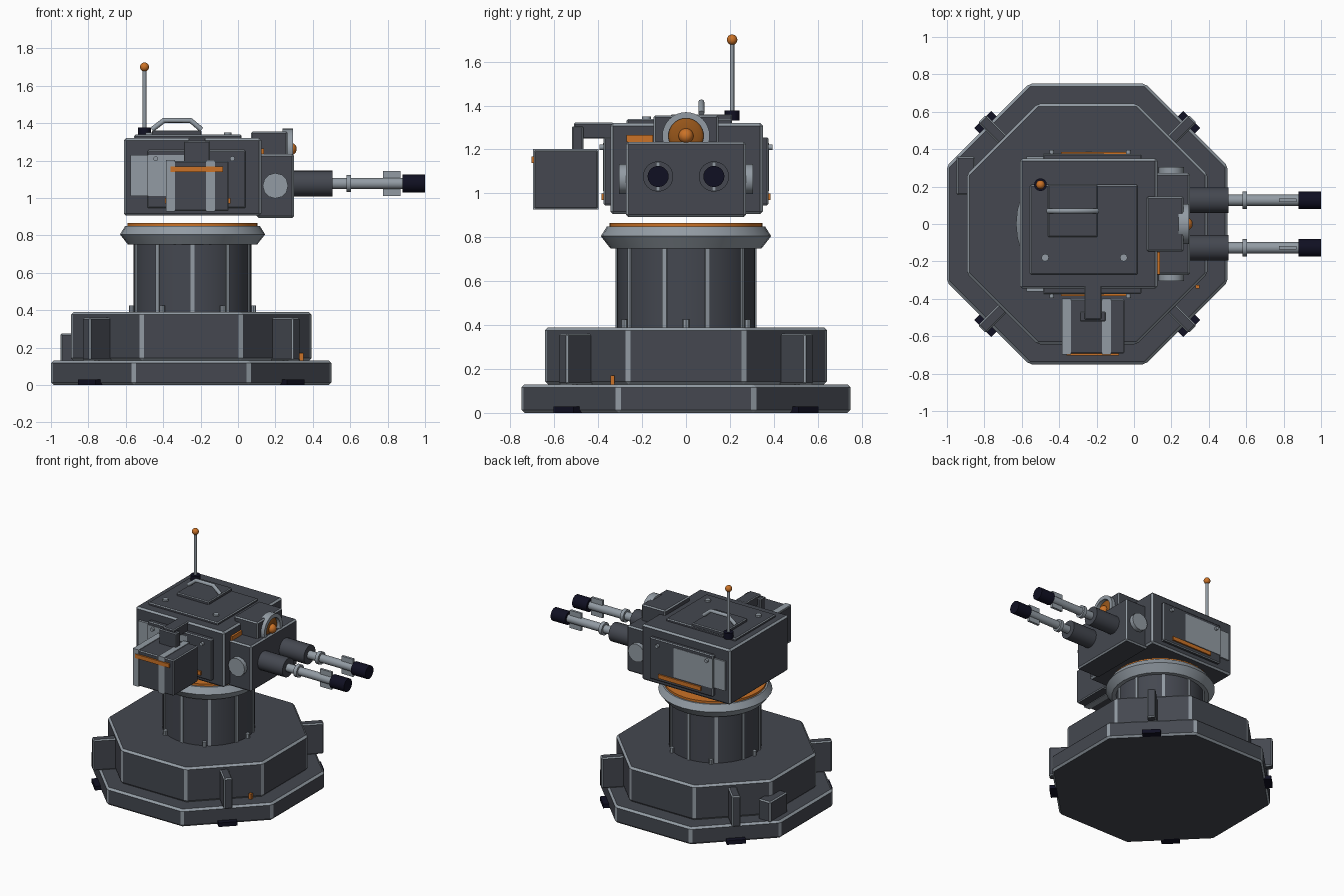
import bpy, bmesh, math
from mathutils import Matrix, Vector

default_cube = bpy.data.objects.get("Cube")
if default_cube:
    bpy.data.objects.remove(default_cube, do_unlink=True)


def make_material(name, red, green, blue):
    material = bpy.data.materials.new(name)
    material.use_nodes = True
    color = (red, green, blue, 1)
    material.diffuse_color = color
    material.node_tree.nodes["Principled BSDF"].inputs["Base Color"].default_value = color
    return material


dark = make_material("dark armor", .058, .064, .08)
light = make_material("light metal", .29, .33, .37)
orange = make_material("orange paint", .6, .17, .02)
amber = make_material("amber lens", .3, .09, .01)
black = make_material("black rubber", .005, .005, .016)

CENTER = -.25  # turning axis of the pedestal
AXES = {"X": Matrix.Rotation(math.pi / 2, 4, "Y"),
        "Y": Matrix.Rotation(math.pi / 2, 4, "X"),
        "Z": Matrix.Identity(4)}


def finish(name, bm, material, edge=0, smooth=False):
    """Turn a bmesh into an object, optionally with worn light edges."""
    bmesh.ops.recalc_face_normals(bm, faces=bm.faces)
    mesh = bpy.data.meshes.new(name)
    bm.to_mesh(mesh)
    bm.free()
    mesh.materials.append(material)
    obj = bpy.data.objects.new(name, mesh)
    bpy.context.collection.objects.link(obj)
    if edge:
        mesh.materials.append(light)
        bevel = obj.modifiers.new("worn edges", "BEVEL")
        bevel.width = edge
        bevel.segments = 1
        bevel.limit_method = "ANGLE"
        bevel.material = 1
    if smooth:
        bpy.ops.object.select_all(action="DESELECT")
        obj.select_set(True)
        bpy.context.view_layer.objects.active = obj
        bpy.ops.object.shade_smooth_by_angle(angle=math.radians(35))
    return obj


def box(name, xs, ys, zs, material=dark, edge=0, spin=0, pivot=(0, 0, 0)):
    """Box from ranges; spin turns it about a vertical line through pivot."""
    bm = bmesh.new()
    size = [b - a for a, b in (xs, ys, zs)]
    middle = Vector([(a + b) / 2 for a, b in (xs, ys, zs)])
    matrix = (Matrix.Translation(pivot) @ Matrix.Rotation(spin, 4, "Z")
              @ Matrix.Translation(middle) @ Matrix.Diagonal((*size, 1)))
    bmesh.ops.create_cube(bm, size=1, matrix=matrix)
    return finish(name, bm, material, edge)


def rod(name, center, radius, length, axis="Z", material=light, sides=24, edge=0, turn=0):
    bm = bmesh.new()
    matrix = Matrix.Translation(center) @ AXES[axis] @ Matrix.Rotation(turn, 4, "Z")
    bmesh.ops.create_cone(bm, cap_ends=True, segments=sides, radius1=radius,
                          radius2=radius, depth=length, matrix=matrix)
    return finish(name, bm, material, edge, sides > 8)


def ball(name, center, radius, material, squash=1):
    bm = bmesh.new()
    matrix = Matrix.Translation(center) @ Matrix.Diagonal((squash, 1, 1, 1))
    bmesh.ops.create_uvsphere(bm, u_segments=20, v_segments=12, radius=radius, matrix=matrix)
    return finish(name, bm, material, smooth=True)


def lathe(name, profile, center, axis, material, sides=32):
    """Spin a closed (radius, height) profile about an axis."""
    bm = bmesh.new()
    verts = [bm.verts.new((r, 0, h)) for r, h in profile]
    edges = [bm.edges.new((a, b)) for a, b in zip(verts, verts[1:] + verts[:1])]
    bmesh.ops.spin(bm, geom=verts + edges, cent=(0, 0, 0), axis=(0, 0, 1),
                   angle=math.tau, steps=sides, use_duplicate=False)
    bmesh.ops.remove_doubles(bm, verts=bm.verts, dist=.0001)
    bm.transform(Matrix.Translation(center) @ AXES[axis])
    return finish(name, bm, material, smooth=True)


# Octagonal base in two tiers
for name, apothem, low, high in (("base_plate", .75, 0, .13), ("base_tier", .643, .13, .39)):
    rod(name, (CENTER, 0, (low + high) / 2), apothem / math.cos(math.pi / 8), high - low,
        material=dark, sides=8, edge=.014, turn=math.pi / 8)

# Diagonal gussets and rubber feet
for i in range(4):
    angle = math.pi / 4 + i * math.pi / 2
    hub = (CENTER, 0, 0)
    box(f"gusset_{i}", (.6, .795), (-.03, .03), (.13, .36), dark, .008, angle, hub)
    box(f"foot_{i}", (.72, .79), (-.065, .065), (0, .03), black, 0, angle, hub)
box("junction_box", (-.95, -.85), (.155, .36), (.12, .275), dark, .008)
box("base_lamp", (.33, .35), (-.345, -.325), (.13, .17), orange)

# Column with ribs and foot bolts
column = (-.243, 0, .57)
rod("column", column, .315, .38, material=dark, sides=40)
for i in range(10):
    box(f"column_rib_{i}", (.3, .322), (-.011, .011), (.39, .757), light, 0,
        math.pi / 2 + i * math.tau / 10, (column[0], 0, 0))
for i in range(6):
    angle = i * math.tau / 6
    rod(f"column_bolt_{i}", (column[0] + .325 * math.cos(angle), .325 * math.sin(angle), .405),
        .015, .04, sides=8)

# Flared turning ring with its orange band
lathe("turning_ring", [(.2, .75), (.345, .75), (.388, .805), (.36, .85), (.2, .85)],
      (column[0], 0, 0), "Z", light)
rod("ring_band", (column[0], 0, .855), .348, .022, material=orange, sides=40)

# Turret body and roof
box("turret_body", (-.61, .125), (-.345, .35), (.905, 1.32), dark, .012)
box("roof_plate", (-.555, .02), (-.27, .21), (1.31, 1.338), dark, .006)
box("roof_hatch", (-.46, -.195), (-.07, .21), (1.33, 1.36), dark, .005)
for x in (-.475, -.055):
    rod("roof_bolt", (x, -.18, 1.34), .02, .022, sides=12)

# Hatch handle bent from a tube
curve = bpy.data.curves.new("hatch_handle", "CURVE")
curve.dimensions = "3D"
curve.bevel_depth = .014
curve.bevel_resolution = 2
curve.use_fill_caps = True
path = [(-.46, 1.365), (-.395, 1.415), (-.255, 1.415), (-.195, 1.365)]
spline = curve.splines.new("POLY")
spline.points.add(len(path) - 1)
for point, (x, z) in zip(spline.points, path):
    point.co = (x, .07, z, 1)
curve.materials.append(light)
bpy.context.collection.objects.link(bpy.data.objects.new("hatch_handle", curve))

# Antenna
rod("antenna_base", (-.5, .21, 1.355), .034, .045, material=black, sides=16)
rod("antenna_rod", (-.5, .21, 1.53), .01, .33, sides=12)
ball("antenna_tip", (-.5, .21, 1.7), .024, orange)

# Side panels, vents, stripes, bolts and trunnions, mirrored
for side, s in (("right", -1), ("left", 1)):
    def span(near, far):
        return sorted((s * near, s * far))
    box(f"side_panel_{side}", (-.485, .04), span(.33, .375), (.945, 1.255), dark, .006)
    box(f"vent_backing_{side}", (-.575, -.48), span(.34, .362), (1.01, 1.23), light)
    box(f"vent_plate_{side}", (-.485, -.16), span(.37, .378), (1.01, 1.23), light)
    box(f"side_stripe_{side}", (-.39, -.04), span(.37, .386), (.97, 1), orange)
    for x in (-.44, -.03):
        rod(f"panel_bolt_{side}", (x, s * .38, 1.21), .013, .03, "Y", sides=12)
    rod(f"trunnion_{side}", (.2, s * .285, 1.065), .068, .04, "Y", sides=12)

# Gun mantlet and sensor housing
box("mantlet", (.1, .3), (-.273, .273), (.893, 1.235), dark, .01)
box("sensor_housing", (.07, .265), (-.148, .148), (1.2, 1.355), dark, .008)
box("mantlet_stripe", (.12, .14), (-.27, -.15), (1.235, 1.265), orange)
lathe("sensor_ring", [(.08, -.03), (.108, -.03), (.108, .025), (.08, .025)],
      (.268, 0, 1.262), "X", light)
ball("sensor_lens", (.262, 0, 1.262), .082, amber, .25)
ball("sensor_eye", (.28, 0, 1.262), .034, orange)

# Twin guns
for side, y in (("right", -.127), ("left", .127)):
    z = 1.077
    rod(f"gun_sleeve_{side}", (.395, y, z), .069, .22, "X", dark)
    rod(f"gun_barrel_{side}", (.7, y, z), .03, .42, "X")
    rod(f"gun_collar_{side}", (.592, y, z), .046, .026, "X")
    box(f"gun_fin_{side}", (.775, .87), (y - .009, y + .009), (z - .066, z + .066), light)
    rod(f"muzzle_{side}", (.94, y, z), .048, .12, "X", black)

# Ammunition box with straps, stripe and feed arm
box("ammo_box", (-.385, -.05), (-.692, -.402), (.93, 1.197), dark, .006)
for x in (-.36, -.147):
    box("ammo_strap", (x - .024, x + .024), (-.697, -.398), (.926, 1.202), light)
box("ammo_stripe", (-.36, -.08), (-.704, -.69), (1.138, 1.168), orange)
box("feed_arm", (-.265, -.175), (-.51, -.33), (1.25, 1.322), dark, .005)
box("feed_chute", (-.29, -.15), (-.52, -.468), (1.185, 1.305), dark, .005)
